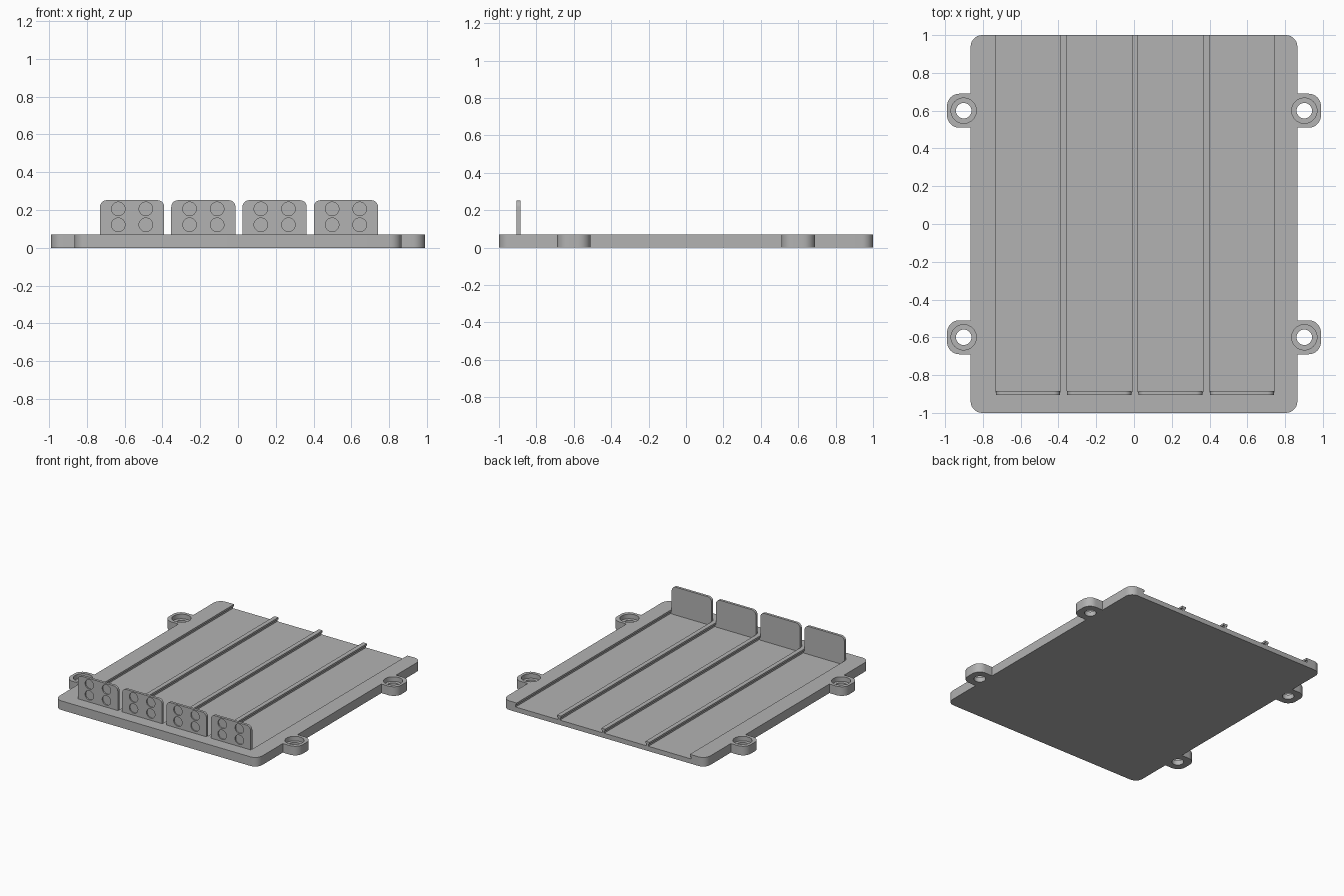
import bpy, bmesh, math
from mathutils import Vector, Matrix

if "Cube" in bpy.data.objects:
    bpy.data.objects.remove(bpy.data.objects["Cube"], do_unlink=True)

grey = bpy.data.materials.new("plain grey")
grey.use_nodes = True
grey.diffuse_color = (0.45, 0.45, 0.45, 1)
grey.node_tree.nodes["Principled BSDF"].inputs["Base Color"].default_value = (0.45, 0.45, 0.45, 1)

THICK, FLOOR, LIP = 0.07, 0.037, 0.055      # plate top, channel floor, underside of the lips
PITCH, WIDTH, FIRST = 0.3775, 0.344, -0.561  # channel spacing, opening and first centre


def rounded(corners, steps=8):
    """Outline from (x, y, radius) corners, each rounded with an arc."""
    pts = []
    for i, (x, y, r) in enumerate(corners):
        c = Vector((x, y))
        if r == 0:
            pts.append(c)
            continue
        a = (Vector(corners[i - 1][:2]) - c).normalized() * r
        b = (Vector(corners[(i + 1) % len(corners)][:2]) - c).normalized() * r
        for k in range(steps + 1):
            t = k / steps * math.pi / 2
            pts.append(c + a * (1 - math.sin(t)) + b * (1 - math.cos(t)))
    return pts


def prism(name, pts, depth, matrix=Matrix()):
    """Extrude a flat outline along its local z, then place it."""
    bm = bmesh.new()
    face = bm.faces.new([bm.verts.new((p[0], p[1], 0)) for p in pts])
    top = bmesh.ops.extrude_face_region(bm, geom=[face])["geom"]
    bmesh.ops.translate(bm, vec=(0, 0, depth),
                        verts=[v for v in top if isinstance(v, bmesh.types.BMVert)])
    bmesh.ops.transform(bm, matrix=matrix, verts=bm.verts)
    bmesh.ops.recalc_face_normals(bm, faces=bm.faces)
    mesh = bpy.data.meshes.new(name)
    bm.to_mesh(mesh)
    bm.free()
    mesh.materials.append(grey)
    obj = bpy.data.objects.new(name, mesh)
    bpy.context.collection.objects.link(obj)
    return obj


def circle(r, n=32):
    return [(r * math.cos(2 * math.pi * i / n), r * math.sin(2 * math.pi * i / n)) for i in range(n)]


def activate(obj):
    bpy.ops.object.select_all(action="DESELECT")
    obj.select_set(True)
    bpy.context.view_layer.objects.active = obj


def cut(obj, cutters):
    """Subtract the cutters, then remove them."""
    activate(obj)
    for c in cutters:
        c.hide_render = True
        mod = obj.modifiers.new("cut", "BOOLEAN")
        mod.operation, mod.solver, mod.object = "DIFFERENCE", "EXACT", c
        bpy.ops.object.modifier_apply(modifier=mod.name)
        bpy.data.objects.remove(c, do_unlink=True)


def finish(obj):
    activate(obj)
    bpy.ops.object.shade_smooth_by_angle(angle=math.radians(30))


# Local x, y, z become world x, z, -y
UPRIGHT = Matrix.Rotation(math.pi / 2, 4, "X")

# Base plate with four mounting ears, one quarter outline mirrored round
half = [(0.865, 1, 0.06), (0.865, 0.69, 0), (0.99, 0.69, 0.065), (0.99, 0.51, 0.065), (0.865, 0.51, 0)]
right = half + [(x, -y, r) for x, y, r in reversed(half)]
outline = right + [(-x, y, r) for x, y, r in reversed(right)]
base = prism("base_plate", rounded(outline), THICK)

# Screw holes with counterbores
cutters = []
for sx in (-1, 1):
    for sy in (-1, 1):
        for r, z in ((0.041, -0.1), (0.067, 0.035)):
            cutters.append(prism("hole_cutter", circle(r), 0.3,
                                 Matrix.Translation((sx * 0.902, sy * 0.6, z))))

# Undercut slide channels, open at the back
w, u = WIDTH / 2, WIDTH / 2 + 0.009
centres = [FIRST + i * PITCH for i in range(4)]
for cx in centres:
    section = [(-u, FLOOR), (u, FLOOR), (u, LIP), (w, LIP), (w, 0.2), (-w, 0.2), (-w, LIP), (-u, LIP)]
    cutters.append(prism("channel_cutter", section, 1.99,
                         Matrix.Translation((cx, 1.1, 0)) @ UPRIGHT))
cut(base, cutters)
finish(base)

# Upright end panels with four round recesses on the front
for i, cx in enumerate(centres):
    h = WIDTH / 2 - 0.002
    shape = rounded([(-h, FLOOR, 0), (h, FLOOR, 0), (h, 0.252, 0.035), (-h, 0.252, 0.035)])
    panel = prism(f"end_panel_{i + 1}", shape, 0.02, Matrix.Translation((cx, -0.885, 0)) @ UPRIGHT)
    cut(panel, [prism("recess_cutter", circle(0.036), 0.1,
                      Matrix.Translation((cx + dx, -0.896, z)) @ UPRIGHT)
                for dx in (-0.073, 0.073) for z in (0.122, 0.206)])
    finish(panel)
